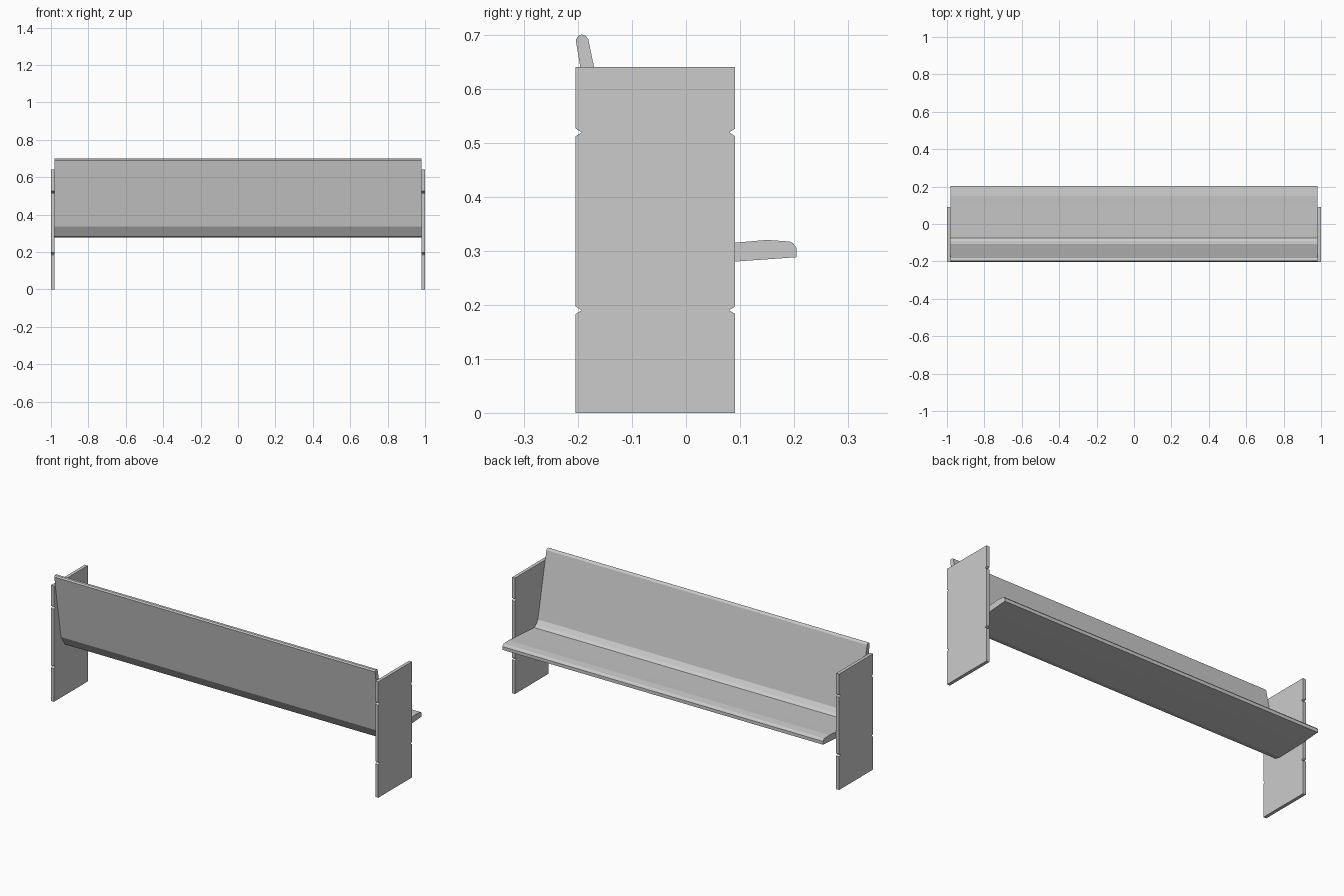
import bpy, bmesh

if "Cube" in bpy.data.objects:
    bpy.data.objects.remove(bpy.data.objects["Cube"])


def extrude_profile(name, profile, x0, x1):
    """Extrude a closed (y, z) profile along x."""
    bm = bmesh.new()
    face = bm.faces.new([bm.verts.new((x0, y, z)) for y, z in profile])
    ext = bmesh.ops.extrude_face_region(bm, geom=[face])
    moved = [v for v in ext["geom"] if isinstance(v, bmesh.types.BMVert)]
    bmesh.ops.translate(bm, verts=moved, vec=(x1 - x0, 0, 0))
    bmesh.ops.recalc_face_normals(bm, faces=bm.faces)
    me = bpy.data.meshes.new(name)
    bm.to_mesh(me)
    bm.free()
    ob = bpy.data.objects.new(name, me)
    bpy.context.collection.objects.link(ob)
    return ob


# Seat and backrest: one bent board
board = [
    (-0.204, 0.690), (-0.199, 0.698), (-0.193, 0.700), (-0.186, 0.698),
    (-0.181, 0.692),
    (-0.107, 0.337), (-0.091, 0.314), (-0.075, 0.304),
    (0.091, 0.315), (0.150, 0.320), (0.192, 0.317), (0.198, 0.314),
    (0.204, 0.306), (0.204, 0.288),
    (0.091, 0.280), (-0.080, 0.276), (-0.112, 0.283), (-0.145, 0.336),
]
extrude_profile("seat_and_backrest", board, -0.98, 0.98)

# End panels with small V notches on both edges
Y0, Y1, TOP = -0.204, 0.091, 0.64
NOTCHES = (0.19, 0.519)
panel = [(Y0, 0), (Y1, 0)]
for z in NOTCHES:
    panel += [(Y1, z - 0.007), (Y1 - 0.011, z), (Y1, z + 0.007)]
panel += [(Y1, TOP), (Y0, TOP)]
for z in reversed(NOTCHES):
    panel += [(Y0, z + 0.007), (Y0 + 0.011, z), (Y0, z - 0.007)]
for side, s in (("left", -1), ("right", 1)):
    extrude_profile(side + "_end_panel", panel, s * 0.982, s * 1.0)
